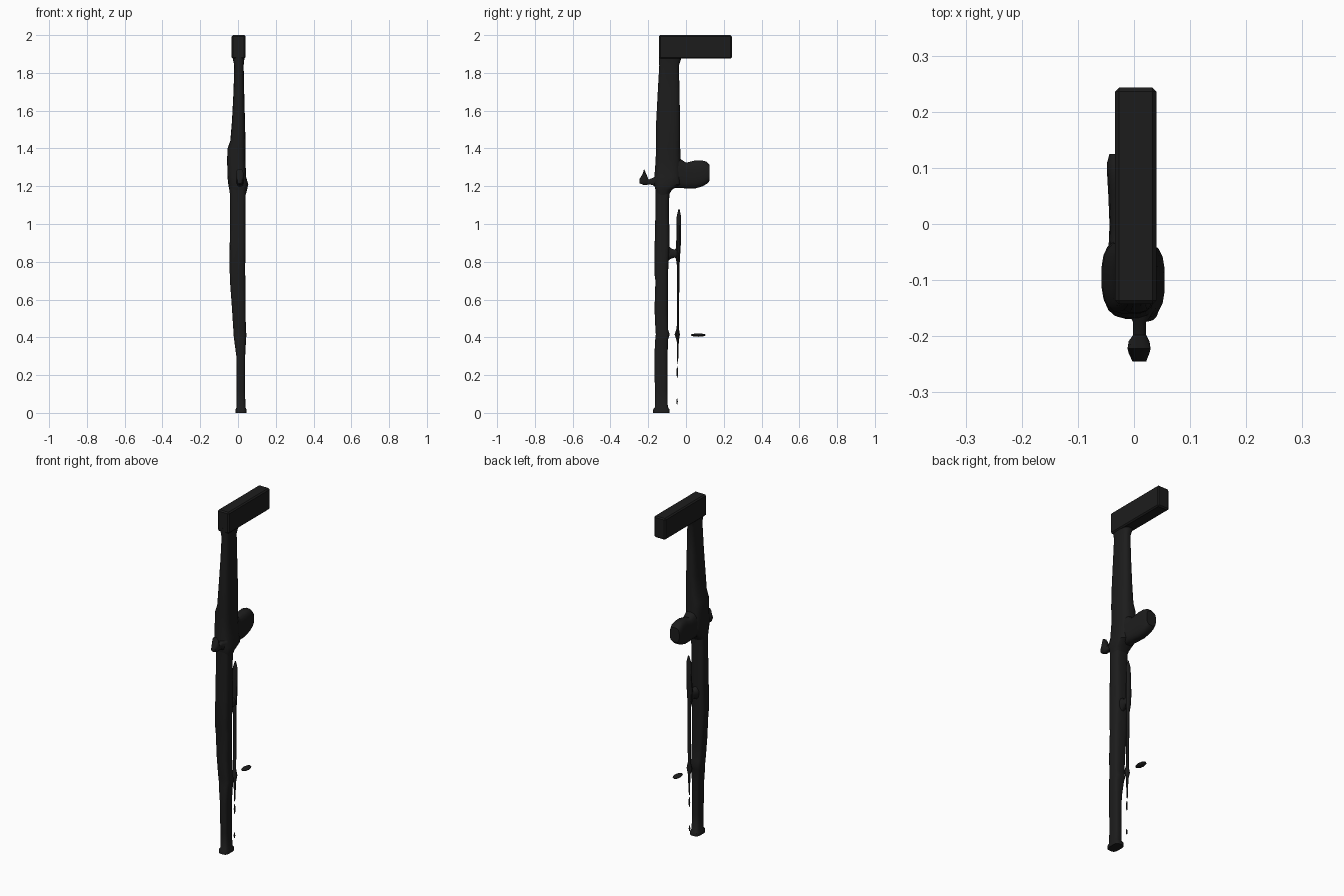
import bpy, bmesh, math
from mathutils import Vector

dark = bpy.data.materials.new("dark_metal")
dark.diffuse_color = (0.012, 0.012, 0.012, 1)


def finish(name, bm, angle=40):
    bmesh.ops.recalc_face_normals(bm, faces=bm.faces)
    me = bpy.data.meshes.new(name)
    bm.to_mesh(me)
    bm.free()
    me.materials.append(dark)
    ob = bpy.data.objects.new(name, me)
    bpy.context.collection.objects.link(ob)
    bpy.ops.object.select_all(action='DESELECT')
    ob.select_set(True)
    bpy.context.view_layer.objects.active = ob
    bpy.ops.object.shade_smooth_by_angle(angle=math.radians(angle))
    return ob


def loft(name, rows, axis='z', power=3.0, n=20):
    """Skin rounded-box sections; each row is (position, u0, u1, v0, v1)."""
    bm = bmesh.new()
    rings = []
    for p, u0, u1, v0, v1 in rows:
        ring = []
        for i in range(n):
            a = 2 * math.pi * (i + 0.5) / n
            c, s = math.cos(a), math.sin(a)
            u = (u0 + u1) / 2 + (u1 - u0) / 2 * math.copysign(abs(c) ** (2 / power), c)
            v = (v0 + v1) / 2 + (v1 - v0) / 2 * math.copysign(abs(s) ** (2 / power), s)
            ring.append(bm.verts.new((u, v, p) if axis == 'z' else (u, p, v)))
        rings.append(ring)
    for a, b in zip(rings, rings[1:]):
        for i in range(n):
            j = (i + 1) % n
            bm.faces.new((a[i], a[j], b[j], b[i]))
    bm.faces.new(rings[0])
    bm.faces.new(rings[-1])
    return finish(name, bm)


def fleck(name, centre, size):
    """Small faceted ellipsoid."""
    bm = bmesh.new()
    bmesh.ops.create_uvsphere(bm, u_segments=8, v_segments=6, radius=1)
    for v in bm.verts:
        v.co = Vector(centre) + Vector([c * s / 2 for c, s in zip(v.co, size)])
    return finish(name, bm)


# top block
bm = bmesh.new()
bmesh.ops.create_cube(bm, size=1)
for v in bm.verts:
    v.co = Vector((0.003 + v.co.x * 0.074, 0.05 + v.co.y * 0.386, 1.9375 + v.co.z * 0.125))
bmesh.ops.bevel(bm, geom=[e for e in bm.edges], offset=0.007, segments=1, affect='EDGES')
finish("top_block", bm, 30)

# tapered upper post, flaring into the block and the middle housing
loft("upper_post", [
    (1.90, -0.030, 0.037, -0.144, -0.015),
    (1.875, -0.028, 0.034, -0.144, -0.025),
    (1.84, -0.020, 0.030, -0.142, -0.037),
    (1.70, -0.024, 0.033, -0.150, -0.034),
    (1.55, -0.032, 0.037, -0.158, -0.031),
    (1.44, -0.041, 0.040, -0.160, -0.030),
    (1.40, -0.056, 0.040, -0.160, -0.030),
    (1.34, -0.058, 0.040, -0.161, -0.028),
    (1.25, -0.056, 0.043, -0.168, -0.024),
    (1.21, -0.052, 0.055, -0.170, -0.030),
    (1.18, -0.046, 0.048, -0.162, -0.075),
    (1.15, -0.042, 0.040, -0.160, -0.092)])

# lower shaft with foot
loft("lower_shaft", [
    (1.19, -0.044, 0.042, -0.162, -0.085),
    (1.10, -0.042, 0.040, -0.161, -0.091),
    (0.90, -0.044, 0.040, -0.166, -0.086),
    (0.74, -0.044, 0.038, -0.168, -0.095),
    (0.70, -0.043, 0.040, -0.162, -0.095),
    (0.55, -0.032, 0.040, -0.167, -0.096),
    (0.44, -0.025, 0.042, -0.162, -0.094),
    (0.415, -0.024, 0.045, -0.160, -0.086),
    (0.39, -0.021, 0.043, -0.163, -0.094),
    (0.30, -0.009, 0.038, -0.168, -0.098),
    (0.12, -0.007, 0.037, -0.165, -0.099),
    (0.03, -0.007, 0.040, -0.165, -0.096),
    (0.018, -0.014, 0.045, -0.174, -0.086),
    (0.00, -0.014, 0.045, -0.174, -0.086)], power=3.5)

# rear lug
loft("rear_lug", [
    (-0.07, -0.050, 0.035, 1.19, 1.37),
    (-0.03, -0.045, 0.032, 1.19, 1.345),
    (0.00, -0.044, 0.028, 1.188, 1.325),
    (0.05, -0.046, 0.026, 1.188, 1.337),
    (0.085, -0.048, 0.024, 1.198, 1.337),
    (0.11, -0.048, 0.022, 1.212, 1.330),
    (0.125, -0.044, 0.018, 1.228, 1.312)], axis='y')

# front knob on a short neck
loft("front_knob", [
    (-0.15, -0.015, 0.040, 1.185, 1.26),
    (-0.175, -0.002, 0.022, 1.205, 1.245),
    (-0.198, -0.002, 0.022, 1.21, 1.235),
    (-0.209, -0.010, 0.028, 1.205, 1.262),
    (-0.222, -0.012, 0.030, 1.205, 1.292),
    (-0.230, -0.010, 0.028, 1.208, 1.265),
    (-0.245, -0.003, 0.022, 1.215, 1.24)], axis='y', n=12)

# thin rear rod and its bridge to the shaft
loft("rear_rod", [
    (1.08, 0.006, 0.012, -0.040, -0.034),
    (1.04, -0.006, 0.022, -0.049, -0.026),
    (0.95, -0.010, 0.022, -0.049, -0.026),
    (0.88, -0.014, 0.022, -0.054, -0.028),
    (0.82, -0.012, 0.020, -0.054, -0.032),
    (0.78, -0.004, 0.018, -0.048, -0.034),
    (0.45, 0.000, 0.018, -0.049, -0.038),
    (0.415, -0.008, 0.026, -0.060, -0.032),
    (0.38, 0.002, 0.018, -0.049, -0.038),
    (0.26, 0.006, 0.012, -0.046, -0.042)], power=2, n=10)
loft("rod_bridge", [
    (-0.10, -0.026, 0.024, 0.80, 0.90),
    (-0.08, -0.018, 0.022, 0.815, 0.872),
    (-0.06, -0.016, 0.020, 0.822, 0.865),
    (-0.035, -0.010, 0.016, 0.80, 0.89)], axis='y', power=2, n=12)

# loose slivers under the rod and behind it
fleck("rod_sliver_upper", (0.010, -0.046, 0.215), (0.010, 0.008, 0.06))
fleck("rod_sliver_lower", (0.010, -0.047, 0.060), (0.010, 0.007, 0.035))
fleck("rear_fleck", (0.008, 0.065, 0.412), (0.04, 0.08, 0.018))
